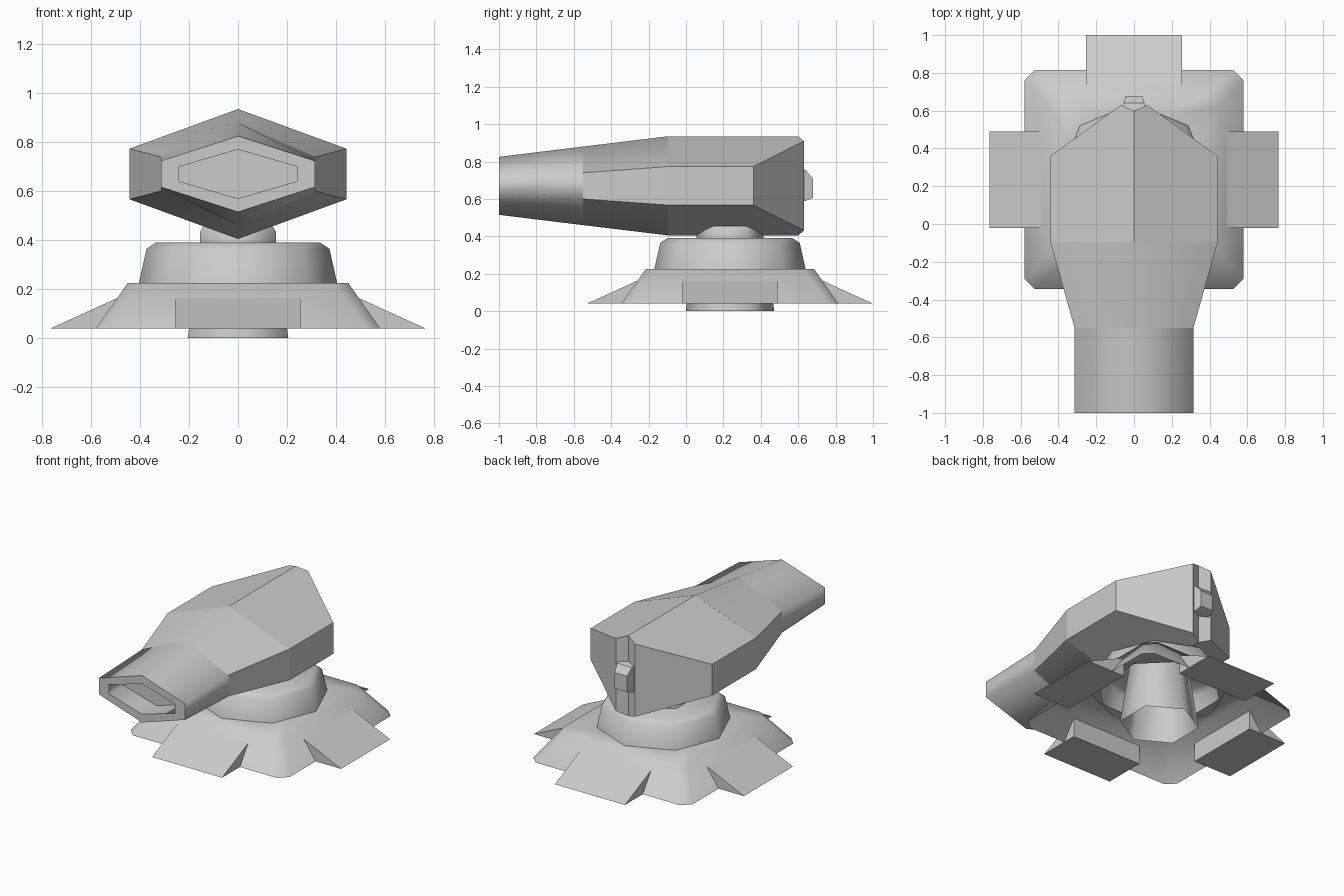
import bpy, bmesh, math
from mathutils import Matrix

if "Cube" in bpy.data.objects:
    bpy.data.objects.remove(bpy.data.objects["Cube"])

BASE_Y = 0.235   # centre of the turret base
GUN_Z = 0.67     # height of the gun axis

grey = bpy.data.materials.new("light_grey")
grey.diffuse_color = (0.6, 0.6, 0.6, 1)
grey.use_nodes = True
grey.node_tree.nodes["Principled BSDF"].inputs["Base Color"].default_value = grey.diffuse_color


def make(name, bm, angle):
    """Turn a bmesh into a shaded object."""
    bmesh.ops.recalc_face_normals(bm, faces=bm.faces)
    mesh = bpy.data.meshes.new(name)
    bm.to_mesh(mesh)
    bm.free()
    mesh.materials.append(grey)
    obj = bpy.data.objects.new(name, mesh)
    bpy.context.collection.objects.link(obj)
    bpy.ops.object.select_all(action='DESELECT')
    obj.select_set(True)
    bpy.context.view_layer.objects.active = obj
    if angle:
        bpy.ops.object.shade_smooth_by_angle(angle=math.radians(angle))
    return obj


def loft(rings, cap_start=False, cap_end=False):
    """Skin a list of closed rings with equal point counts."""
    bm = bmesh.new()
    loops = [[bm.verts.new(p) for p in r] for r in rings]
    n = len(loops[0])
    for a, b in zip(loops, loops[1:]):
        for i in range(n):
            j = (i + 1) % n
            bm.faces.new((a[i], a[j], b[j], b[i]))
    if cap_start:
        bm.faces.new(loops[0])
    if cap_end:
        bm.faces.new(loops[-1])
    return bm


def polygon(sides, r, z, start=0.0):
    return [(r * math.cos(start + 2 * math.pi * i / sides),
             BASE_Y + r * math.sin(start + 2 * math.pi * i / sides), z)
            for i in range(sides)]


def cut_square(h, c, z):
    """Square of half width h with corners cut by c."""
    k = h - c
    pts = [(h, -k), (h, k), (k, h), (-k, h), (-h, k), (-h, -k), (-k, -h), (k, -h)]
    return [(x, BASE_Y + y, z) for x, y in pts]


def hexagon(w, top, side, y):
    """Flattened hexagon section of the gun."""
    pts = [(0, top), (w, side), (w, -side), (0, -top), (-w, -side), (-w, side)]
    return [(x, y, GUN_Z + z) for x, z in pts]


# Hollow skirt with cut corners and a hole beneath the ring
make("base_skirt", loft([cut_square(0.58, 0.055, 0.04),
                         cut_square(0.45, 0.06, 0.225),
                         cut_square(0.33, 0.17, 0.225)]), 50)

# Four wedge-shaped feet
for i, side in enumerate(("right", "back", "left", "front")):
    profile = [(0.765, 0.04), (0.49, 0.165), (0.49, 0.04)]
    bm = loft([[(r, y, z) for r, z in profile] for y in (-0.255, 0.255)], True, True)
    bm.transform(Matrix.Translation((0, BASE_Y, 0)) @
                 Matrix.Rotation(i * math.pi / 2, 4, 'Z'))
    make(side + "_foot", bm, 0)

# Eight-sided ring on the skirt
make("turret_ring", loft([polygon(8, 0.405, 0.223), polygon(8, 0.373, 0.365),
                          polygon(8, 0.335, 0.39)], cap_end=True), 50)

# Six-sided hollow pivot post
make("pivot_post", loft([polygon(6, r, z, math.pi / 2) for r, z in
                         ((0.237, 0), (0.18, 0.39), (0.178, 0.435), (0.165, 0.455))],
                        cap_end=True), 65)

# Gun body with angled back plates and a shallow rear groove
columns = [(-0.443, 0.103, 0.36), (-0.07, 0.239, 0.63), (0, 0.265, 0.60),
           (0.07, 0.239, 0.63), (0.443, 0.103, 0.36)]
outline = [(x, z, y) for x, z, y in columns] + [(x, -z, y) for x, z, y in reversed(columns)]
bm = loft([[(x, -0.095, GUN_Z + z) for x, z, y in outline],
           [(x, y, GUN_Z + z) for x, z, y in outline]])
bm.verts.ensure_lookup_table()
for i in range(4):
    bm.faces.new([bm.verts[10 + k] for k in (i, i + 1, 8 - i, 9 - i)])
bmesh.ops.dissolve_limit(bm, angle_limit=0.02, verts=bm.verts, edges=bm.edges)
make("gun_body", bm, 20)

# Tapered section between body and barrel
make("gun_taper", loft([hexagon(0.443, 0.265, 0.103, -0.095),
                        hexagon(0.315, 0.21, 0.07, -0.55)]), 50)

# Barrel with a recessed muzzle
make("barrel", loft([hexagon(0.315, 0.21, 0.07, -0.55),
                     hexagon(0.315, 0.155, 0.053, -1.0),
                     hexagon(0.24, 0.1, 0.03, -1.0),
                     hexagon(0.24, 0.1, 0.03, -0.85)], cap_end=True), 75)

# Small faceted latch in the rear groove
latch = [[(s * w, y, z) for s, z in ((-1, lo), (1, lo), (1, hi), (-1, hi))]
         for w, y, lo, hi in ((0.06, 0.59, 0.585, 0.765), (0.055, 0.64, 0.59, 0.755),
                              (0.045, 0.678, 0.605, 0.71))]
make("rear_latch", loft(latch, True, True), 20)
